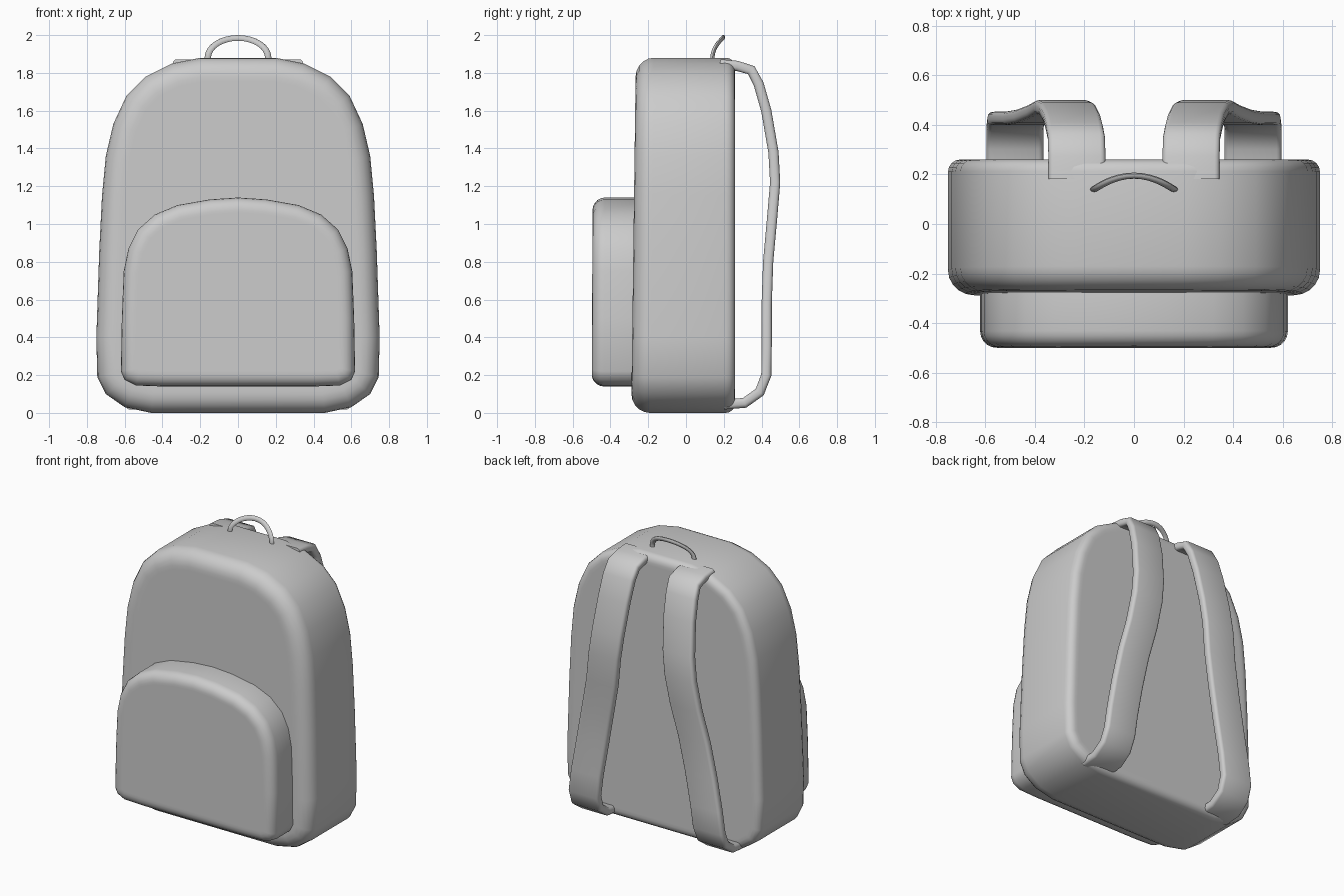
import bpy
import bmesh
import math
from mathutils import Vector

cube = bpy.data.objects.get("Cube")
if cube:
    bpy.data.objects.remove(cube, do_unlink=True)

# One plain cloth colour
GREY = (0.6, 0.6, 0.6, 1.0)
cloth = bpy.data.materials.new("grey_cloth")
cloth.use_nodes = True
cloth.diffuse_color = GREY
cloth.node_tree.nodes["Principled BSDF"].inputs["Base Color"].default_value = GREY


def finish(name, rings, closed_caps=True):
    """Skin a list of closed rings of points, cap both ends, smooth shade."""
    bm = bmesh.new()
    loops = [[bm.verts.new(p) for p in ring] for ring in rings]
    n = len(loops[0])
    for a, b in zip(loops, loops[1:]):
        for i in range(n):
            j = (i + 1) % n
            bm.faces.new((a[i], a[j], b[j], b[i]))
    bm.faces.new(loops[0])
    bm.faces.new(loops[-1])
    bmesh.ops.recalc_face_normals(bm, faces=bm.faces)
    mesh = bpy.data.meshes.new(name)
    bm.to_mesh(mesh)
    bm.free()
    mesh.materials.append(cloth)
    obj = bpy.data.objects.new(name, mesh)
    bpy.context.collection.objects.link(obj)
    bpy.ops.object.select_all(action='DESELECT')
    obj.select_set(True)
    bpy.context.view_layer.objects.active = obj
    bpy.ops.object.shade_smooth_by_angle(angle=math.radians(50))
    return obj


def inset(points, d):
    """Offset a clockwise outline inwards by d."""
    out = []
    for i, p in enumerate(points):
        a = (p - points[i - 1]).normalized()
        b = (points[(i + 1) % len(points)] - p).normalized()
        na, nb = Vector((a.y, -a.x)), Vector((b.y, -b.x))
        m = (na + nb).normalized()
        out.append(p + m * d / max(m.dot(na), 0.5))
    return out


def cushion(name, half, front, back, r_front, r_back, lean=0.0):
    """Outline in x,z pulled along y with rounded front and back rims."""
    right = [Vector(p) for p in half]
    outline = right + [Vector((-p.x, p.y)) for p in reversed(right[1:-1])]
    steps = [(r_front * 1.25, front)]
    for k in range(6):
        t = k / 5 * math.pi / 2
        steps.append((r_front * (1 - math.sin(t)), front + r_front * (1 - math.cos(t))))
    for k in range(5):
        t = k / 4 * math.pi / 2
        steps.append((r_back * (1 - math.cos(t)), back - r_back * (1 - math.sin(t))))
    steps.append((r_back * 1.4, back))
    rings = []
    for d, y in steps:
        share = max(0, (back - y) / (back - front))
        rings.append([(p.x, y + lean * p.y * share, p.y) for p in inset(outline, d)])
    return finish(name, rings)


# Main bag and front pocket
cushion("bag_body", [
    (0, 1.88), (0.2, 1.88), (0.35, 1.85), (0.49, 1.78), (0.59, 1.68),
    (0.66, 1.53), (0.7, 1.36), (0.72, 1.15), (0.735, 0.85), (0.75, 0.4),
    (0.745, 0.19), (0.7, 0.1), (0.6, 0.03), (0.46, 0), (0, 0)],
    -0.29, 0.26, 0.1, 0.05, lean=0.013)
cushion("front_pocket", [
    (0, 1.14), (0.15, 1.13), (0.32, 1.1), (0.44, 1.05), (0.53, 0.97),
    (0.58, 0.87), (0.605, 0.75), (0.615, 0.5), (0.62, 0.22), (0.6, 0.175),
    (0.54, 0.145), (0.4, 0.14), (0, 0.14)],
    -0.5, -0.2, 0.065, 0.02, lean=0.005)


def tangent(path, i):
    return (path[min(i + 1, len(path) - 1)] - path[max(i - 1, 0)]).normalized()


def strap(name, side):
    """Flat padded band with rounded edges along the back."""
    path = [Vector(p) for p in [
        (0.23, 0.18, 1.845), (0.23, 0.27, 1.837), (0.232, 0.345, 1.815),
        (0.24, 0.385, 1.74), (0.25, 0.425, 1.6), (0.27, 0.463, 1.38),
        (0.29, 0.472, 1.22), (0.32, 0.455, 1.02), (0.37, 0.435, 0.8),
        (0.415, 0.427, 0.57), (0.455, 0.427, 0.35), (0.475, 0.425, 0.2),
        (0.48, 0.39, 0.11), (0.48, 0.31, 0.053), (0.48, 0.2, 0.045)]]
    w, h, r = 0.115, 0.027, 0.02
    section = []
    for cx, cy, start in [(w - r, h - r, 0), (r - w, h - r, 90),
                          (r - w, r - h, 180), (w - r, r - h, 270)]:
        for k in range(4):
            t = math.radians(start + 30 * k)
            section.append((cx + r * math.cos(t), cy + r * math.sin(t)))
    rings = []
    for i, p in enumerate(path):
        t = tangent(path, i)
        n = Vector((0, -t.z, t.y)).normalized()
        rings.append([Vector(((p.x + u) * side, p.y + n.y * v, p.z + n.z * v))
                      for u, v in section])
    finish(name, rings)


strap("left_strap", 1)
strap("right_strap", -1)

# Carry loop, leaning back as it rises
arc = []
for k in range(-1, 18):
    t = math.pi * k / 16
    rise = max(math.sin(t), -0.2)
    arc.append(Vector((0.16 * math.cos(t), 0.14 + 0.055 * rise ** 2, 1.88 + 0.105 * rise)))
loop_rings = []
for i, p in enumerate(arc):
    t = tangent(arc, i)
    across = t.cross(Vector((0, 0.9, -0.45))).normalized()
    deep = t.cross(across).normalized()
    loop_rings.append([p + across * 0.017 * math.cos(a) + deep * 0.011 * math.sin(a)
                       for a in [math.pi * k / 4 for k in range(8)]])
finish("carry_loop", loop_rings)
